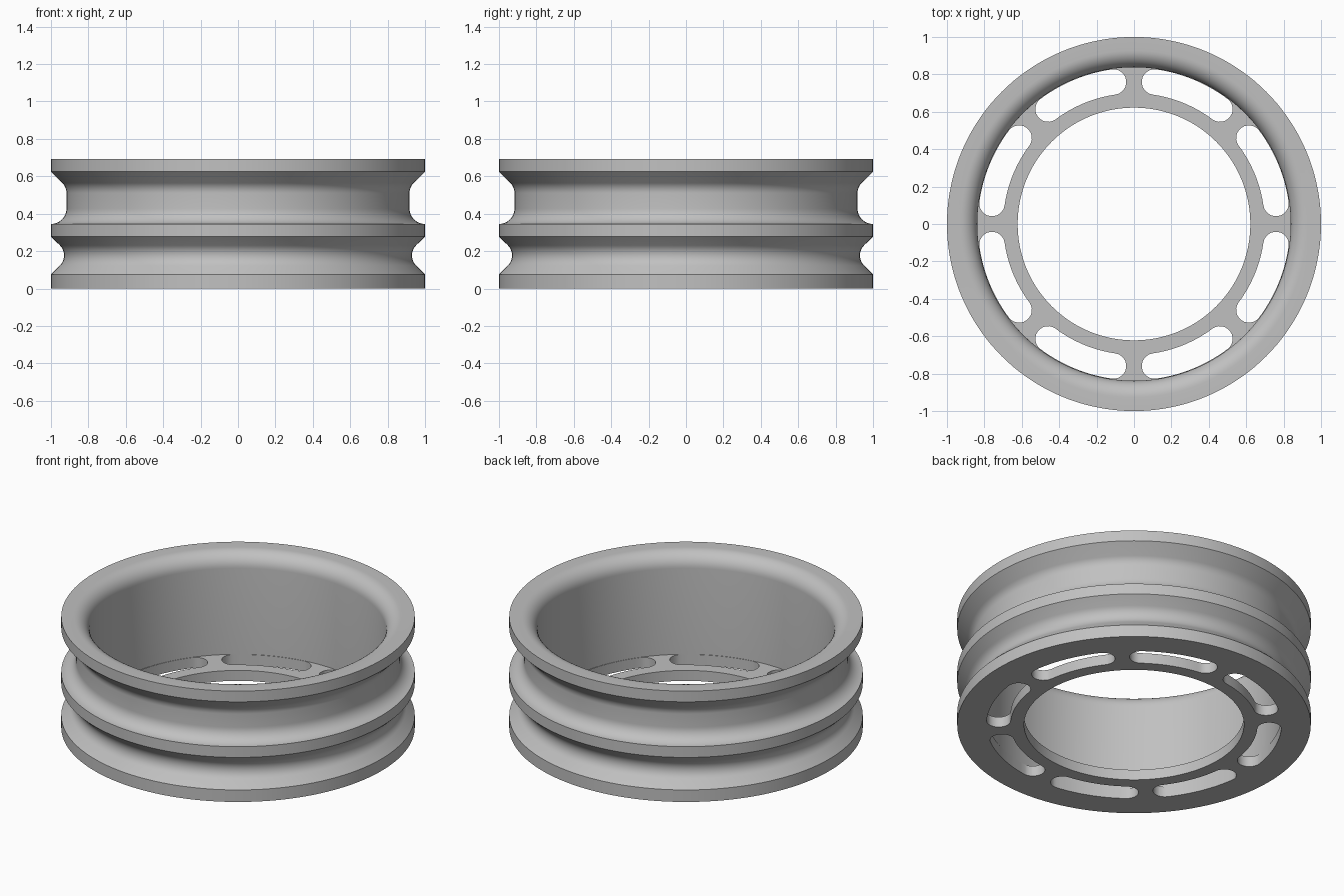
import bpy, bmesh
from math import sin, cos, pi, radians
from mathutils import Matrix

cube = bpy.data.objects.get("Cube")
if cube:
    bpy.data.objects.remove(cube)

SEGMENTS = 144
PLATE = 0.065      # thickness of the slotted base plate
HEIGHT = 0.692

metal = bpy.data.materials.new("grey_metal")
metal.use_nodes = True
grey = (0.53, 0.53, 0.53, 1)
metal.diffuse_color = grey
metal.node_tree.nodes["Principled BSDF"].inputs["Base Color"].default_value = grey


def arc(cx, cz, radius, start, end, steps=10):
    """Points along an arc in the profile plane, angles in degrees."""
    return [(cx + radius * cos(radians(start + (end - start) * i / steps)),
             cz + radius * sin(radians(start + (end - start) * i / steps)))
            for i in range(steps + 1)]


def make_object(name, bm):
    bmesh.ops.recalc_face_normals(bm, faces=bm.faces[:])
    mesh = bpy.data.meshes.new(name)
    bm.to_mesh(mesh)
    bm.free()
    mesh.materials.append(metal)
    obj = bpy.data.objects.new(name, mesh)
    bpy.context.collection.objects.link(obj)
    return obj


def lathe(name, profile):
    """Revolve a closed (radius, height) outline around the z axis."""
    bm = bmesh.new()
    rings = []
    for k in range(SEGMENTS):
        a = 2 * pi * k / SEGMENTS
        rings.append([bm.verts.new((r * cos(a), r * sin(a), z)) for r, z in profile])
    n = len(profile)
    for k in range(SEGMENTS):
        here, there = rings[k], rings[(k + 1) % SEGMENTS]
        for i in range(n):
            j = (i + 1) % n
            bm.faces.new((here[i], there[i], there[j], here[j]))
    return make_object(name, bm)


# Rim cross-section: base plate, two outer grooves, rounded inner lip
profile = [(0.622, 0), (1, 0), (1, 0.075)]
profile += arc(1.006, 0.177, 0.076, 225, 135)           # narrow lower groove
profile += [(1, 0.278), (1, 0.345)]
profile += arc(1, 0.428, 0.083, 270, 180)[1:]           # wide upper groove
profile += arc(0.994, 0.51, 0.077, 180, 135)
profile += [(1, 0.625), (1, HEIGHT)]
profile += arc(0.928, HEIGHT - 0.09, 0.09, 90, 180)     # flared lip
profile += [(0.838, PLATE), (0.622, PLATE)]
rim = lathe("wheel_rim", profile)

# Eight curved slots with round ends, cut through the base plate
MID, HALF = 0.767, 0.068
END = radians(8.2)
bm = bmesh.new()
for k in range(8):
    a0, a1 = k * pi / 4 + END, (k + 1) * pi / 4 - END
    outline = []
    for i in range(17):                                 # outer edge
        a = a0 + (a1 - a0) * i / 16
        outline.append(((MID + HALF) * cos(a), (MID + HALF) * sin(a)))
    for i in range(1, 12):                              # far round end
        a = a1 + pi * i / 12
        outline.append((MID * cos(a1) + HALF * cos(a), MID * sin(a1) + HALF * sin(a)))
    for i in range(17):                                 # inner edge
        a = a1 + (a0 - a1) * i / 16
        outline.append(((MID - HALF) * cos(a), (MID - HALF) * sin(a)))
    for i in range(1, 12):                              # near round end
        a = a0 + pi + pi * i / 12
        outline.append((MID * cos(a0) + HALF * cos(a), MID * sin(a0) + HALF * sin(a)))
    face = bm.faces.new([bm.verts.new((x, y, -0.05)) for x, y in outline])
    top = bmesh.ops.extrude_face_region(bm, geom=[face])["geom"]
    bmesh.ops.translate(bm, vec=(0, 0, PLATE + 0.1),
                        verts=[v for v in top if isinstance(v, bmesh.types.BMVert)])
cutter = make_object("slot_cutter", bm)
cutter.hide_render = True

bpy.ops.object.select_all(action="DESELECT")
rim.select_set(True)
bpy.context.view_layer.objects.active = rim
cut = rim.modifiers.new("slots", "BOOLEAN")
cut.operation = "DIFFERENCE"
cut.solver = "EXACT"
cut.object = cutter
bpy.ops.object.modifier_apply(modifier=cut.name)
bpy.data.objects.remove(cutter)

bpy.ops.object.shade_smooth_by_angle(angle=radians(30))
